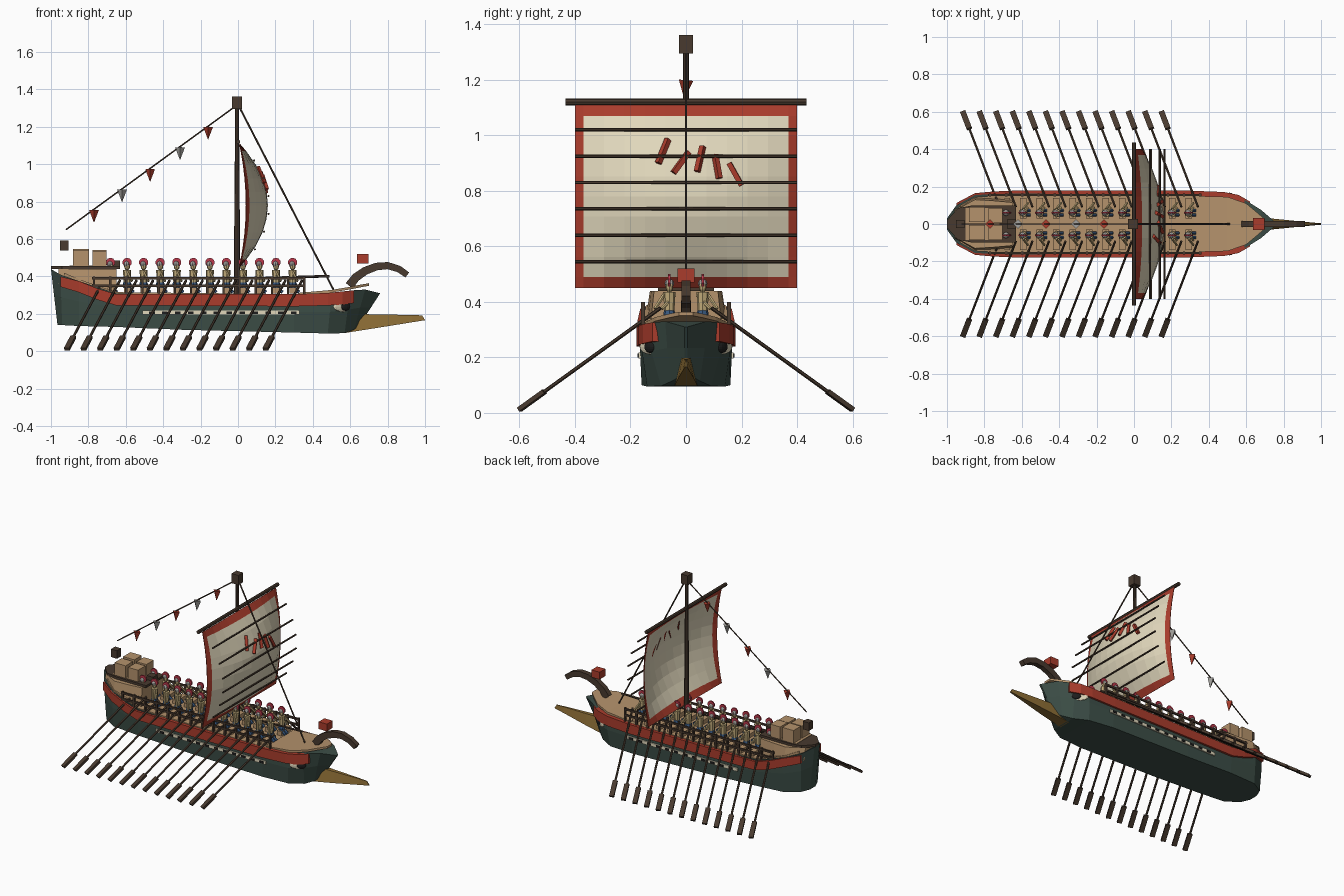
import bpy, bmesh, math
from mathutils import Vector, Matrix

if "Cube" in bpy.data.objects:
    bpy.data.objects.remove(bpy.data.objects["Cube"])

COL = dict(green=(.045, .075, .062), red=(.40, .045, .025), tan=(.46, .29, .15), wood=(.065, .042, .028),
           cream=(.75, .68, .50), bronze=(.26, .15, .035), blue=(.04, .10, .22), grey=(.35, .34, .32),
           black=(.012, .012, .012), crest=(.5, .04, .07), skin=(.55, .42, .2))
MATS = {}
for n, c in COL.items():
    MATS[n] = bpy.data.materials.new(n)
    MATS[n].diffuse_color = (*c, 1)
PARTS = {}


def part(name, mat):
    return PARTS.setdefault((name, mat), bmesh.new())


def box(name, mat, c, s, rot=None):
    m = Matrix.Translation(c) @ (rot or Matrix()) @ Matrix.Diagonal((*s, 1))
    bmesh.ops.create_cube(part(name, mat), size=1, matrix=m)


def rod(name, mat, a, b, r1, r2=None, n=6):
    a, b = Vector(a), Vector(b)
    m = Matrix.Translation((a + b) / 2) @ (b - a).to_track_quat('Z', 'Y').to_matrix().to_4x4()
    bmesh.ops.create_cone(part(name, mat), cap_ends=True, segments=n, radius1=r1,
                          radius2=r1 if r2 is None else r2, depth=(b - a).length, matrix=m)


def plank(name, mat, a, b, w, t):
    a, b = Vector(a), Vector(b)
    box(name, mat, (a + b) / 2, (w, t, (b - a).length), (b - a).to_track_quat('Z', 'Y').to_matrix().to_4x4())


def ball(name, mat, c, s, n=8):
    bmesh.ops.create_uvsphere(part(name, mat), u_segments=n, v_segments=6, radius=1,
                              matrix=Matrix.Translation(c) @ Matrix.Diagonal((*s, 1)))


def loft(name, mat, rings):
    bm = part(name, mat)
    vs = [[bm.verts.new(p) for p in r] for r in rings]
    k = len(vs[0])
    for a, b in zip(vs, vs[1:]):
        for i in range(k):
            bm.faces.new((a[i], a[(i + 1) % k], b[(i + 1) % k], b[i]))
    bm.faces.new(vs[0])
    bm.faces.new(vs[-1][::-1])


def slab(name, mat, pts, t):
    # thin deck from (x, half width, top height)
    loft(name, mat, [[(x, -w, z - t), (x, w, z - t), (x, w, z), (x, -w, z)] for x, w, z in pts])


# hull: keel x, z, half width and rail x, z, half width
ST = [(-.965, .14, .03, -1, .44, .03), (-.94, .14, .09, -.95, .41, .10), (-.85, .135, .145, -.85, .375, .155),
      (-.65, .13, .158, -.65, .31, .163), (-.3, .115, .16, -.3, .3, .165), (.3, .10, .16, .3, .3, .165),
      (.48, .095, .14, .5, .305, .157), (.57, .097, .09, .6, .325, .125), (.62, .115, .05, .68, .33, .075),
      (.65, .14, .006, .76, .31, .006)]
rings = []
for xb, zb, wb, xt, zt, wt in ST:
    xm, zm, wm = xb * .45 + xt * .55, zb * .45 + zt * .55, max(wb, wt) if wt > .09 else wt * .9
    rings.append([(xb, -wb, zb), (xb, wb, zb), (xm, wm, zm), (xt, wt, zt), (xt, -wt, zt), (xm, -wm, zm)])
loft("hull", 'green', rings)

# decks and stern platform
slab("main_deck", 'tan', [(-.93, .10, .42), (-.85, .145, .385), (-.65, .155, .316), (.3, .157, .306), (.48, .15, .31)], .02)
slab("foredeck", 'tan', [(.32, .15, .312), (.5, .145, .328), (.6, .11, .345), (.66, .06, .357), (.7, .025, .364)], .014)
loft("stern_bulwark", 'tan', [[(x, -w, z), (x, w, z), (x, w - .015, .44), (x, .015 - w, .44)]
     for x, w, z in [(-.96, .085, .36), (-.85, .145, .34), (-.76, .14, .31), (-.65, .13, .30)]])
slab("stern_platform", 'wood', [(-1, .02, .456), (-.94, .085, .456), (-.86, .10, .456), (-.63, .10, .456)], .016)
slab("platform_boards", 'tan', [(-.9, .085, .459), (-.72, .085, .459)], .01)
for x, y, w, h in [(-.84, .05, .085, .09), (-.74, .045, .075, .085), (-.84, -.045, .085, .085), (-.74, -.045, .075, .08)]:
    box("cargo_crate", 'tan', (x, y, .457 + h / 2), (w, .08, h))
box("stern_lantern", 'wood', (-.93, 0, .565), (.045, .045, .055))
box("hatch", 'wood', (-.655, 0, .47), (.05, .05, .03))

for s in (-1, 1):
    # red wale
    loft("wale", 'red', [[(x, s * (w - .03), a), (x, s * w, a), (x, s * w, b), (x, s * (w - .03), b)] for x, w, a, b in
         [(-.95, .112, .345, .40), (-.85, .165, .315, .375), (-.75, .174, .275, .335), (-.65, .178, .245, .305),
          (.3, .178, .24, .305), (.48, .171, .245, .312), (.56, .155, .25, .32), (.62, .12, .258, .326)]])
    # white strip and oar ports
    box("port_strip", 'cream', (-.09, s * .165, .207), (.84, .014, .022))
    for i in range(12):
        box("oar_port", 'black', (-.46 + i * .069, s * .171, .207), (.03, .008, .014))
    # painted eye
    r = Matrix.Rotation(-s * .62, 4, 'Z')
    for m, sz, d in (('cream', (.075, .01, .028), 0), ('black', (.03, .012, .022), .006)):
        mm = Matrix.Translation((.57 + d, s * (.124 + d), .238)) @ r @ Matrix.Diagonal((*sz, 1))
        bmesh.ops.create_uvsphere(part("eye", m), u_segments=12, v_segments=8, radius=1, matrix=mm)
    # side railing
    for z in (.35, .39):
        box("side_rail", 'wood', (-.21, s * .155, z), (1.14, .012, .012))
    for i in range(14):
        box("rail_post", 'wood', (-.77 + i * .0865, s * .155, .35), (.012, .014, .1))
    # oars and rowers
    for i in range(13):
        x = -.755 + i * .0885
        tip, d = Vector((x - .16, s * .6, .012)), Vector((.165, -s * .43, .31))
        rod("oar", 'wood', tip + d * .1, tip + d * 1.18, .007)
        plank("oar_blade", 'wood', tip, tip + d * .21, .03, .016)
        if i == 0:
            continue
        x -= .015
        y = s * .06
        box("bench", 'tan', (x, s * .085, .325), (.035, .11, .03))
        ball("rower_hips", 'blue', (x, y, .355), (.024, .022, .025))
        rod("rower_torso", 'skin', (x, y, .36), (x, y, .435), .018, .022, 8)
        ball("rower_head", 'skin', (x, y, .455), (.016, .014, .022))
        rod("helmet_crest", 'crest', (x, y - .005, .475), (x, y + .005, .475), .025, n=10)
        ball("helmet", 'grey', (x - .003, y, .466), (.017, .017, .017))
        for k in (-1, 1):
            rod("rower_leg", 'blue', (x, y + k * .012, .345), (x + .035, y + k * .012, .315), .009)
            rod("rower_arm", 'skin', (x, y + k * .02, .425), (x + .025, s * .1 + k * .012, .375), .007)

# ram, prow curl and figurehead block
loft("ram", 'bronze', [[(xb, -w, zb), (xb, w, zb), (xt, w * .45, zt), (xt, -w * .45, zt)] for xb, zb, w, xt, zt in
     [(.56, .096, .042, .6, .2), (.75, .126, .028, .75, .197), (.93, .155, .01, .93, .194), (1, .166, .004, .985, .192)]])
curl = [(.595, .35), (.63, .395), (.68, .43), (.74, .453), (.80, .458), (.86, .44), (.905, .408)]
rings = []
for i, (x, z) in enumerate(curl):
    a, b = curl[max(i - 1, 0)], curl[min(i + 1, 6)]
    t = Vector((b[0] - a[0], b[1] - a[1])).normalized() * (.024 - i * .0012)
    rings.append([(x + t.y, -.017, z - t.x), (x + t.y, .017, z - t.x), (x - t.y, .017, z + t.x), (x - t.y, -.017, z + t.x)])
loft("prow_curl", 'wood', rings)
box("prow_block", 'red', (.668, 0, .495), (.062, .062, .05))

# mast, yard, rigging
rod("mast", 'wood', (-.005, 0, .29), (-.005, 0, 1.32), .018, .01, 8)
box("masthead", 'wood', (-.005, 0, 1.328), (.052, .052, .066))
rod("yard", 'wood', (0, -.435, 1.12), (0, .435, 1.12), .012, n=8)
rod("forestay", 'wood', (0, 0, 1.32), (.51, 0, .33), .005)
rod("backstay", 'wood', (0, 0, 1.32), (-.92, 0, .65), .004)
rod("bow_spar", 'wood', (.1, 0, .39), (.49, 0, .402), .007)
for i, x in enumerate((-.77, -.62, -.47, -.31, -.16)):
    z = 1.32 + x * .728
    rod("pennant", ('red', 'grey')[i % 2], (x, 0, z - .005), (x, -.006, z - .07), .026, .001, 4)


# billowed sail with red border
def belly(y, z):
    pz, py = 1 - ((z - .78) / .33) ** 2, 1 - (y / .4) ** 2
    return .01 + pz * (.035 + .115 * py)


ys = [-.4] + [-.37 + .074 * i for i in range(11)] + [.4]
zs = [.45] + [.49 + .0725 * i for i in range(9)] + [1.11]
for i in range(12):
    for j in range(10):
        m = 'red' if i in (0, 11) or j in (0, 9) else 'cream'
        bm = part("sail_border" if m == 'red' else "sail", m)
        q = [(ys[a], zs[b]) for a, b in ((i, j), (i + 1, j), (i + 1, j + 1), (i, j + 1))]
        bm.faces.new([bm.verts.new((belly(y, z), y, z)) for y, z in q])
for z in (.545, .64, .735, .83, .925, 1.02):
    x = belly(0, z) + .006
    rod("sail_batten", 'wood', (x, -.4, z), (x, .4, z), .006)
for a, b, c, d in [(-.1, .9, -.065, .985), (-.045, .865, .01, .94), (.04, .87, .06, .96), (.105, .93, .12, .845), (.155, .9, .2, .82)]:
    plank("sail_stripe", 'red', (belly(a, b) + .005, a, b), (belly(c, d) + .005, c, d), .018, .018)

# turn every collected part into an object
for (name, mat), bm in PARTS.items():
    bmesh.ops.remove_doubles(bm, verts=bm.verts, dist=.00001)
    bmesh.ops.recalc_face_normals(bm, faces=bm.faces)
    me = bpy.data.meshes.new(name)
    bm.to_mesh(me)
    bm.free()
    me.materials.append(MATS[mat])
    ob = bpy.data.objects.new(name, me)
    bpy.context.collection.objects.link(ob)
    if name.startswith("sail") and name in ("sail", "sail_border"):
        ob.modifiers.new("thickness", 'SOLIDIFY').thickness = .004

for m in bpy.data.materials:
    if m.users and not m.is_grease_pencil:
        m.use_nodes = True
        m.node_tree.nodes["Principled BSDF"].inputs["Base Color"].default_value = m.diffuse_color
